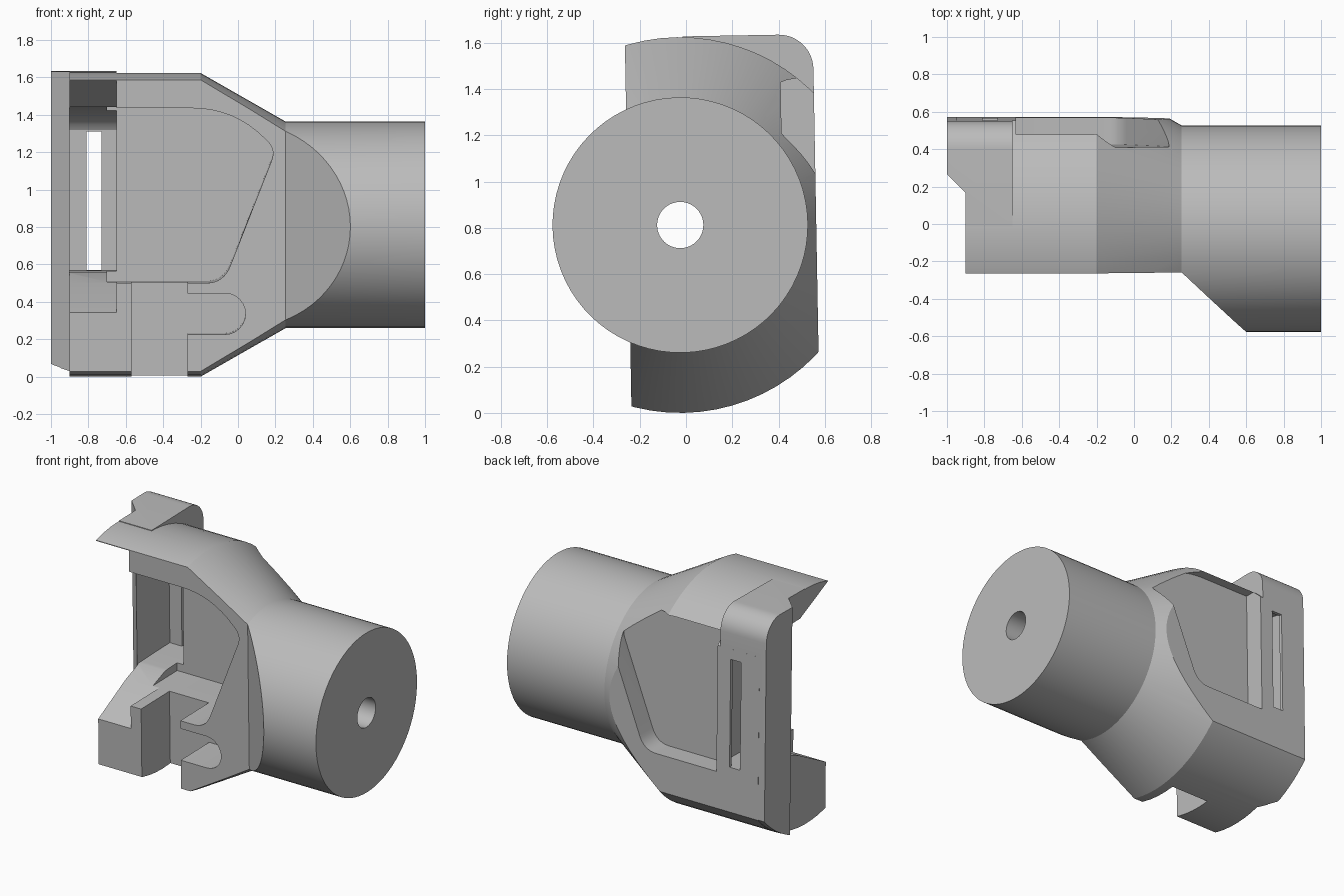
import bpy, bmesh, math
from mathutils import Matrix, Vector

cube = bpy.data.objects.get("Cube")
if cube:
    bpy.data.objects.remove(cube, do_unlink=True)

CY, CZ = -0.025, 0.812      # main axis
BIG, SMALL = 0.812, 0.552   # housing and barrel radii
FRONT, BACK = -0.25, 0.563  # flat faces of the housing

grey = bpy.data.materials.new("plain grey")
grey.use_nodes = True
grey.diffuse_color = (0.5, 0.5, 0.5, 1)
grey.node_tree.nodes["Principled BSDF"].inputs["Base Color"].default_value = (0.5, 0.5, 0.5, 1)


def make(name, bm):
    bmesh.ops.recalc_face_normals(bm, faces=bm.faces[:])
    me = bpy.data.meshes.new(name)
    bm.to_mesh(me)
    bm.free()
    ob = bpy.data.objects.new(name, me)
    bpy.context.collection.objects.link(ob)
    me.materials.append(grey)
    return ob


def prism(name, axis, outline, lo, hi):
    """Extrude an outline (the two other axes, in order) along an axis."""
    bm = bmesh.new()
    place = {"x": lambda a, b: (lo, a, b),
             "y": lambda a, b: (a, lo, b),
             "z": lambda a, b: (a, b, lo)}[axis]
    face = bm.faces.new([bm.verts.new(place(a, b)) for a, b in outline])
    ext = bmesh.ops.extrude_face_region(bm, geom=[face])
    step = Vector([(hi - lo) * (axis == k) for k in "xyz"])
    bmesh.ops.translate(bm, vec=step, verts=[g for g in ext["geom"] if isinstance(g, bmesh.types.BMVert)])
    return make(name, bm)


def box(a0, a1, b0, b1):
    return [(a0, b0), (a1, b0), (a1, b1), (a0, b1)]


def arc(a, b, r, start, end, n=12):
    angles = [math.radians(start + (end - start) * i / n) for i in range(n + 1)]
    return [(a + r * math.cos(t), b + r * math.sin(t)) for t in angles]


def bend(p, c, q, n=8):
    """Quadratic curve from p to q."""
    ts = [i / n for i in range(n + 1)]
    return [tuple((1 - t) ** 2 * p[k] + 2 * t * (1 - t) * c[k] + t * t * q[k] for k in (0, 1)) for t in ts]


def revolve(name, profile, n=72):
    bm = bmesh.new()
    rings = [[bm.verts.new((x, CY + r * math.cos(2 * math.pi * i / n), CZ + r * math.sin(2 * math.pi * i / n)))
              for i in range(n)] for x, r in profile]
    for a, b in zip(rings, rings[1:]):
        for i in range(n):
            bm.faces.new((a[i], a[(i + 1) % n], b[(i + 1) % n], b[i]))
    bm.faces.new(rings[0])
    bm.faces.new(rings[-1])
    return make(name, bm)


def combine(target, tool, operation="DIFFERENCE"):
    tool.hide_render = True
    mod = target.modifiers.new("bool", "BOOLEAN")
    mod.operation, mod.solver, mod.object = operation, "EXACT", tool
    bpy.context.view_layer.objects.active = target
    bpy.ops.object.modifier_apply(modifier=mod.name)
    bpy.data.objects.remove(tool, do_unlink=True)


# Barrel, cone and round housing
body = revolve("housing_body", [(-0.95, BIG), (-0.2, BIG), (0.255, SMALL), (1, SMALL)])

# Flat back and flat front with the sloped cut into the barrel
combine(body, prism("back_cut", "x", box(BACK, 2, -1, 3), -2, 2))
combine(body, prism("front_cut", "z", [(-1.5, FRONT), (0.255, FRONT), (0.8, -0.765), (0.8, -2), (-1.5, -2)], -1, 3))

# Square-topped end flange with a rounded rear corner and chamfered lip
flange = [(0, 1.627)] + arc(BACK - 0.15, 1.477, 0.15, 90, 0) + arc(CY, CZ, BIG - 0.003, -43.5, -88)
combine(body, prism("end_flange", "x", flange, -1, -0.65), "UNION")
combine(body, prism("lip_cut", "z", [(-1.2, 0.48), (-0.9, 0.18), (-0.9, -1), (-1.2, -1)], -1, 3))

# Rounded window outline shared by the front pocket and the rear recess
window = (bend((-0.25, 1.44), (-0.02, 1.44), (0.14, 1.28))
          + bend((0.14, 1.28), (0.205, 1.23), (0.18, 1.16))[1:]
          + bend((-0.04, 0.6), (-0.075, 0.505), (-0.17, 0.505)))
for name, left, y0, y1 in (("front_pocket", -0.7, -1, 0.33), ("rear_recess", -0.63, 0.42, 1)):
    combine(body, prism(name, "y", [(left, 0.505), (left, 1.44)] + window, y0, y1))

# Flared strap channel at the end, with its slit through the back
channel = ([(-0.45, 0.247), (0.05, 0.5)] + bend((0.2, 0.555), (0.3, 0.56), (0.54, 0.56))
           + bend((0.54, 1.31), (0.5, 1.43), (0.05, 1.44)) + [(-0.45, 1.685)])
combine(body, prism("strap_channel", "x", channel, -0.902, -0.65))
combine(body, prism("strap_slit", "y", box(-0.81, -0.73, 0.56, 1.3), 0.45, 1))

# Bottom slot with a round-ended side slot
combine(body, prism("bottom_slot", "y", box(-0.57, -0.27, -0.5, 0.55), -1, 0.06))
side = [(-0.4, 0.23)] + arc(-0.07, 0.34, 0.11, -90, 90) + [(-0.4, 0.45)]
combine(body, prism("side_slot", "y", side, -1, 0.0601))

# Bore along the axis
combine(body, revolve("bore", [(-0.2, 0.1), (1.2, 0.1)], 40))

# Slight lean about the main axis
pivot = Matrix.Translation((0, CY, CZ))
body.data.transform(pivot @ Matrix.Rotation(0.018, 4, "X") @ pivot.inverted())

bpy.ops.object.select_all(action="DESELECT")
body.select_set(True)
bpy.context.view_layer.objects.active = body
bpy.ops.object.shade_smooth_by_angle(angle=math.radians(20))
